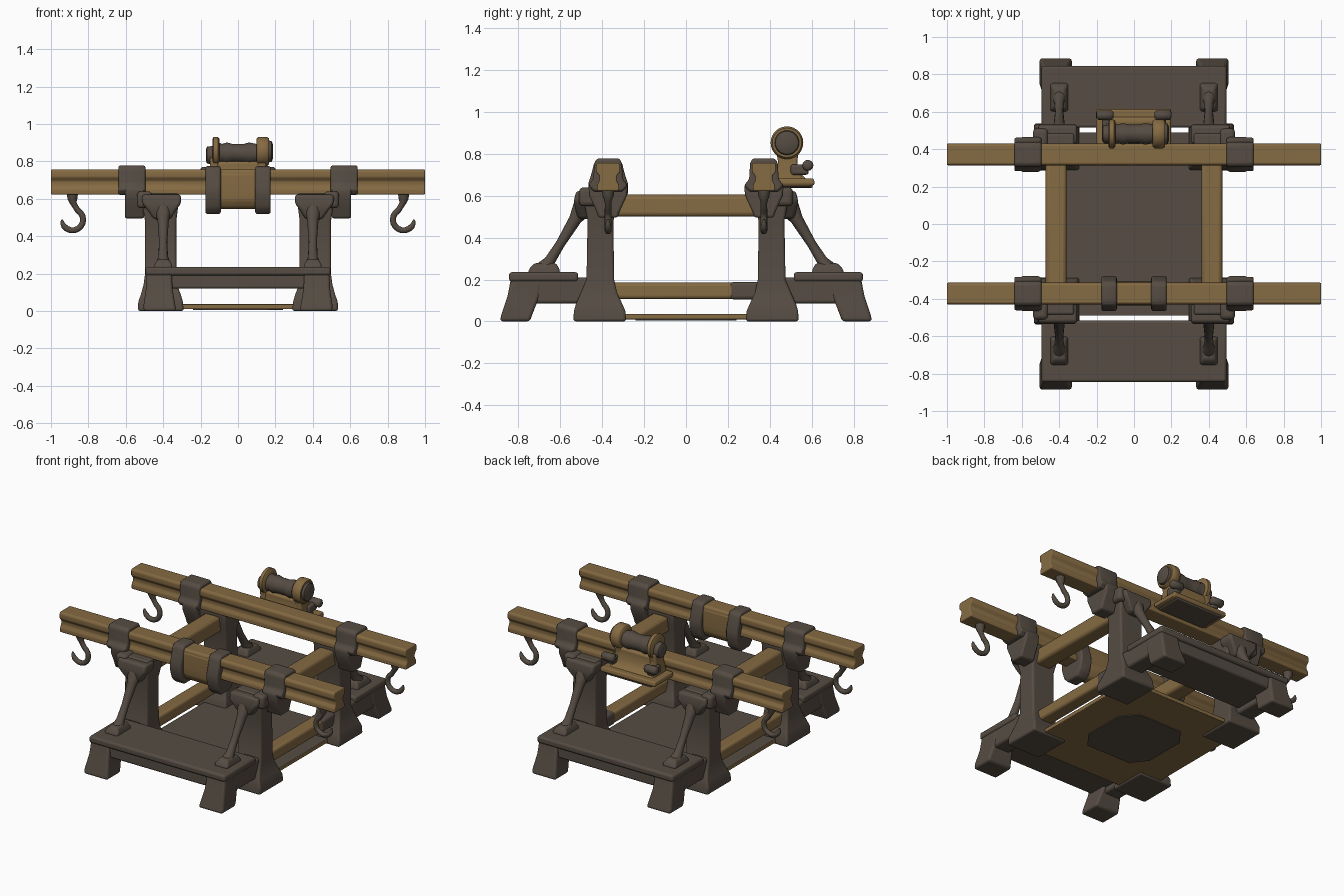
import bpy, bmesh, math
from mathutils import Vector


def material(name, rgb):
    m = bpy.data.materials.new(name)
    m.diffuse_color = (*rgb, 1)
    return m


WOOD = material("brown wood", (0.235, 0.145, 0.055))
IRON = material("dark iron", (0.092, 0.073, 0.056))


def loft(name, rings, mat, bevel=0.0):
    """Skin a list of equal-length point rings and cap both ends."""
    bm = bmesh.new()
    vs = [[bm.verts.new(p) for p in r] for r in rings]
    n = len(vs[0])
    for a, b in zip(vs, vs[1:]):
        for i in range(n):
            j = (i + 1) % n
            bm.faces.new((a[i], a[j], b[j], b[i]))
    bm.faces.new(vs[0])
    bm.faces.new(vs[-1])
    bmesh.ops.recalc_face_normals(bm, faces=bm.faces)
    me = bpy.data.meshes.new(name)
    bm.to_mesh(me)
    bm.free()
    me.materials.append(mat)
    ob = bpy.data.objects.new(name, me)
    bpy.context.collection.objects.link(ob)
    if bevel:
        mod = ob.modifiers.new("bevel", 'BEVEL')
        mod.width, mod.segments = bevel, 3
        mod.limit_method, mod.angle_limit = 'ANGLE', math.radians(25)
    bpy.context.view_layer.objects.active = ob
    ob.select_set(True)
    bpy.ops.object.shade_smooth_by_angle(angle=math.radians(50))
    ob.select_set(False)
    return ob


def stack(name, levels, mat, bevel=0.012, sx=1, sy=1):
    """Rectangles (x0, x1, y0, y1, z) stacked upward."""
    rings = [[(sx * x, sy * y, z) for x, y in ((a, c), (b, c), (b, d), (a, d))]
             for a, b, c, d, z in levels]
    return loft(name, rings, mat, bevel)


def box(name, x0, x1, y0, y1, z0, z1, mat, bevel=0.012, sx=1, sy=1):
    return stack(name, [(x0, x1, y0, y1, z0), (x0, x1, y0, y1, z1)], mat, bevel, sx, sy)


def extrude_x(name, profile, cy, xs, mat, bevel=0.01, sx=1):
    """Half profile (y offset, z) from top to bottom, mirrored in y and run along x."""
    full = [(cy + y, z) for y, z in profile] + [(cy - y, z) for y, z in reversed(profile)]
    return loft(name, [[(sx * x, y, z) for y, z in full] for x in xs], mat, bevel)


def lathe_x(name, cy, cz, steps, mat, bevel=0.0, n=28):
    """Round body about an x axis from (x, radius) steps."""
    rings = [[(x, cy + r * math.cos(2 * math.pi * i / n), cz + r * math.sin(2 * math.pi * i / n))
              for i in range(n)] for x, r in steps]
    return loft(name, rings, mat, bevel)


def tube(name, path, radii, axis, mat, n=12):
    """Round tube on a flat path; axis is the normal of its plane."""
    pts, ax, rings = [Vector(p) for p in path], Vector(axis), []
    for k, p in enumerate(pts):
        t = (pts[min(k + 1, len(pts) - 1)] - pts[max(k - 1, 0)]).normalized()
        side = t.cross(ax)
        rings.append([p + radii[k] * (math.cos(2 * math.pi * i / n) * ax
                      + math.sin(2 * math.pi * i / n) * side) for i in range(n)])
    return loft(name, rings, mat)


BY = 0.372  # beam centre line

# floor tray: dark on top, brown edges and underside, dark patch below
floor = box("floor_tray", -0.45, 0.45, -0.49, 0.49, 0.01, 0.036, WOOD, 0.004)
floor.data.materials.append(IRON)
for f in floor.data.polygons:
    f.material_index = 1 if f.normal.z > 0.5 else 0
patch = [(sx * x, sy * y) for sx, sy, o in ((1, 1, 0), (-1, 1, 1), (-1, -1, 0), (1, -1, 1))
         for x, y in (((0.24, 0.14), (0.16, 0.24))[::-1 if o else 1])]
loft("floor_under_patch", [[(x, y, z) for x, y in patch] for z in (0.005, 0.012)], IRON)

beam_profile = [(0.05, 0.757), (0.058, 0.745), (0.058, 0.715), (0.041, 0.695),
                (0.041, 0.672), (0.053, 0.65), (0.053, 0.623)]
clamp_profile = [(0.052, 0.778), (0.066, 0.76), (0.07, 0.68), (0.094, 0.65),
                 (0.09, 0.6), (0.062, 0.54), (0.045, 0.495)]

for sy, end in ((-1, "front"), (1, "back")):
    cy = sy * BY
    # long top beam
    extrude_x(end + "_beam", beam_profile, cy, (-1, 1), WOOD, 0.006)
    # step platform
    box(end + "_platform_top", -0.495, 0.495, 0.515, 0.845, 0.19, 0.235, IRON, 0.014, 1, sy)
    box(end + "_platform_body", -0.475, 0.475, 0.52, 0.825, 0.12, 0.2, IRON, 0.012, 1, sy)
    for sx, side in ((-1, "left"), (1, "right")):
        tag = f"{end}_{side}_"
        # platform foot and side skirt
        stack(tag + "foot", [(0.33, 0.505, 0.745, 0.888, 0), (0.335, 0.505, 0.735, 0.882, 0.03),
                             (0.35, 0.492, 0.7, 0.852, 0.12), (0.355, 0.488, 0.69, 0.835, 0.21)],
              IRON, 0.014, sx, sy)
        box(tag + "skirt", 0.37, 0.488, 0.46, 0.8, 0.085, 0.21, IRON, 0.015, sx, sy)
        # post with flared base and head
        stack(tag + "post", [(0.29, 0.535, 0.285, 0.538, 0), (0.295, 0.533, 0.29, 0.535, 0.05),
                             (0.305, 0.52, 0.305, 0.525, 0.085), (0.325, 0.505, 0.33, 0.5, 0.14),
                             (0.33, 0.497, 0.343, 0.475, 0.2), (0.33, 0.497, 0.347, 0.47, 0.48),
                             (0.32, 0.51, 0.325, 0.485, 0.56), (0.32, 0.51, 0.32, 0.485, 0.63)],
              IRON, 0.012, sx, sy)
        # brace head, rod and foot
        stack(tag + "brace_head", [(0.36, 0.45, 0.45, 0.515, 0.49), (0.33, 0.485, 0.45, 0.53, 0.54),
                                   (0.305, 0.512, 0.43, 0.535, 0.575),
                                   (0.305, 0.512, 0.43, 0.525, 0.622)], IRON, 0.014, sx, sy)
        tube(tag + "brace", [(sx * 0.4, sy * y, z) for y, z in
                             ((0.47, 0.575), (0.5, 0.535), (0.53, 0.485), (0.6, 0.37),
                              (0.65, 0.29), (0.68, 0.25), (0.69, 0.225))],
             (0.05, 0.045, 0.03, 0.022, 0.026, 0.042, 0.045), (1, 0, 0), IRON)
        stack(tag + "brace_foot", [(0.35, 0.45, 0.6, 0.755, 0.225), (0.355, 0.445, 0.605, 0.75, 0.25),
                                   (0.37, 0.43, 0.62, 0.725, 0.278)], IRON, 0.012, sx, sy)
        # clamp round the beam and its bracket to the post
        extrude_x(tag + "clamp", clamp_profile, cy, (0.502, 0.605), IRON, 0.014, sx)
        extrude_x(tag + "clamp_collar", clamp_profile[:4] + [(0.07, 0.62)], cy,
                  (0.495, 0.64), IRON, 0.014, sx)
        box(tag + "clamp_lug", 0.46, 0.54, 0.4, 0.51, 0.55, 0.64, IRON, 0.02, sx, sy)
        # hook, opening outward
        arc = [(0.885 + 0.057 * math.cos(a), 0.488 + 0.057 * math.sin(a)) for a in
               [math.radians(120 + 20 * i) for i in range(13)]]
        path = [(0.885, 0.635), (0.885, 0.6), (0.88, 0.575), (0.868, 0.555)] + arc
        tube(tag + "hook", [(sx * x, cy, z) for x, z in path],
             [0.03, 0.027, 0.017, 0.015] + [0.016] * 11 + [0.012, 0.005], (0, 1, 0), IRON)

# side rails
for sx, side in ((-1, "left"), (1, "right")):
    box(side + "_upper_rail", 0.36, 0.472, -0.36, 0.36, 0.5, 0.605, WOOD, 0.02, sx)
    box(side + "_lower_rail", 0.37, 0.462, -0.36, 0.36, 0.107, 0.185, WOOD, 0.016, sx)
box("lower_rail_sleeve", 0.367, 0.466, 0.21, 0.36, 0.105, 0.188, IRON, 0.016)

# drum and straps on the front beam
drum = [(0.04, 0.745), (0.061, 0.735), (0.064, 0.64), (0.06, 0.59), (0.04, 0.555), (0.018, 0.545)]
extrude_x("front_drum", drum, -BY, (-0.12, 0.12), WOOD, 0.01)
strap = [(0.045, 0.775), (0.066, 0.76), (0.078, 0.71), (0.094, 0.66), (0.094, 0.61),
         (0.075, 0.55), (0.045, 0.518)]
for sx, side in ((-1, "left"), (1, "right")):
    extrude_x(side + "_drum_strap", strap, -BY, (0.092, 0.175), IRON, 0.016, sx)

# winch behind and above the back beam
WY, WZ = 0.482, 0.853
stack("winch_plate", [(-0.19, 0.19, 0.43, 0.6, 0.645), (-0.205, 0.2, 0.42, 0.615, 0.655),
                      (-0.2, 0.195, 0.42, 0.61, 0.682)], WOOD, 0.008)
box("winch_plate_underside", -0.17, 0.17, 0.43, 0.605, 0.638, 0.652, IRON, 0.005)
stack("winch_saddle", [(-0.16, 0.16, 0.42, 0.585, 0.67), (-0.14, 0.15, 0.43, 0.545, 0.71),
                       (-0.12, 0.14, 0.44, 0.53, 0.76), (-0.12, 0.14, 0.44, 0.53, 0.8)],
      WOOD, 0.015)
lathe_x("winch_spool", WY, WZ - 0.01, [(-0.11, 0.06), (-0.085, 0.05), (-0.06, 0.058), (-0.03, 0.05),
                                       (0.03, 0.05), (0.06, 0.058), (0.1, 0.05), (0.13, 0.06)], IRON)
lathe_x("winch_left_disc", WY, WZ, [(-0.135, 0.07), (-0.13, 0.078), (-0.108, 0.078), (-0.1, 0.068)], WOOD)
lathe_x("winch_right_disc", WY, WZ, [(0.1, 0.068), (0.11, 0.078), (0.155, 0.078), (0.165, 0.07)], WOOD)
lathe_x("winch_left_cap", WY, WZ - 0.02, [(-0.172, 0.03), (-0.165, 0.045), (-0.13, 0.05)], IRON)
lathe_x("winch_right_cap", WY, WZ, [(0.16, 0.06), (0.18, 0.055), (0.188, 0.035)], IRON)
for sx, side in ((-1, "left"), (1, "right")):
    # cheek under each disc and small knob behind it
    stack(side + "_winch_cheek", [(0.1, 0.16, 0.42, 0.56, 0.67), (0.105, 0.15, 0.44, 0.53, 0.76),
                                  (0.105, 0.15, 0.43, 0.54, 0.82)], WOOD, 0.01, sx)
    lathe_x(side + "_winch_knob", 0.582, 0.745, [(sx * 0.11, 0.015), (sx * 0.12, 0.026),
                                                 (sx * 0.19, 0.026), (sx * 0.2, 0.015)], IRON)
    box(side + "_winch_knob_arm", 0.12, 0.17, 0.5, 0.585, 0.7, 0.75, IRON, 0.012, sx)
